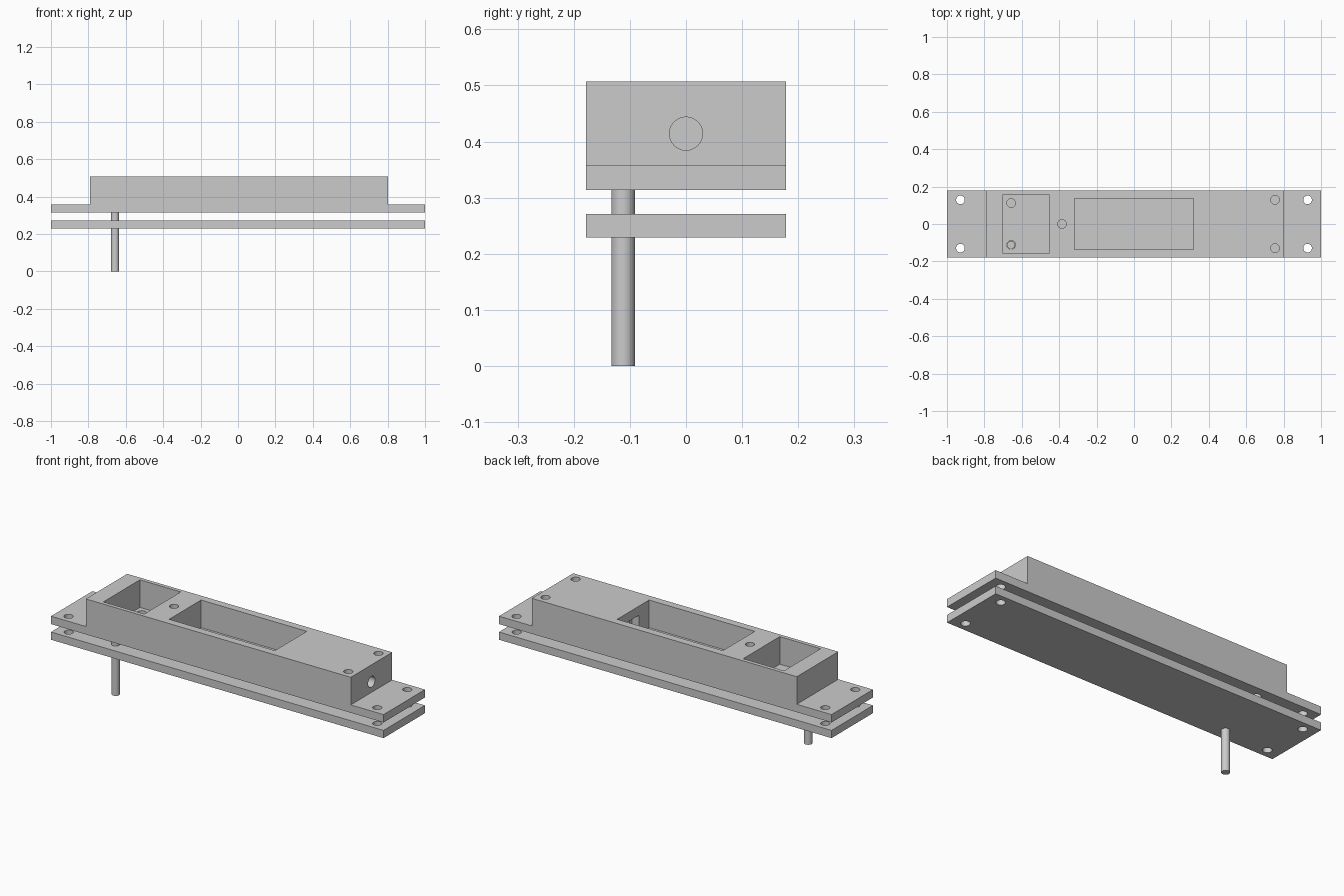
import bpy, bmesh, math
from mathutils import Matrix, Vector

if "Cube" in bpy.data.objects:
    bpy.data.objects.remove(bpy.data.objects["Cube"])

grey = bpy.data.materials.new("plain_grey")
grey.diffuse_color = (0.6, 0.6, 0.6, 1)
grey.use_nodes = True
grey.node_tree.nodes["Principled BSDF"].inputs["Base Color"].default_value = grey.diffuse_color


def finish(name, bm):
    bmesh.ops.recalc_face_normals(bm, faces=bm.faces)
    mesh = bpy.data.meshes.new(name)
    bm.to_mesh(mesh)
    bm.free()
    mesh.materials.append(grey)
    ob = bpy.data.objects.new(name, mesh)
    bpy.context.collection.objects.link(ob)
    return ob


def box(name, lo, hi):
    bm = bmesh.new()
    lo, hi = Vector(lo), Vector(hi)
    bmesh.ops.create_cube(bm, size=1, matrix=Matrix.Translation((lo + hi) / 2)
                          @ Matrix.Diagonal((*(hi - lo), 1)))
    return finish(name, bm)


def rod(name, centre, radius, length, axis='Z'):
    bm = bmesh.new()
    turn = Matrix.Rotation(math.pi / 2, 4, 'Y') if axis == 'X' else Matrix()
    bmesh.ops.create_cone(bm, cap_ends=True, segments=48, radius1=radius, radius2=radius,
                          depth=length, matrix=Matrix.Translation(centre) @ turn)
    return finish(name, bm)


def upright(name, x, y, z0, z1, radius=0.023):
    return rod(name, (x, y, (z0 + z1) / 2), radius, z1 - z0)


def cut(target, cutter):
    cutter.hide_render = True
    mod = target.modifiers.new("cut", 'BOOLEAN')
    mod.operation, mod.solver, mod.object = 'DIFFERENCE', 'EXACT', cutter
    bpy.context.view_layer.objects.active = target
    bpy.ops.object.modifier_apply(modifier=mod.name)
    bpy.data.objects.remove(cutter)


def smooth(ob):
    bpy.ops.object.select_all(action='DESELECT')
    ob.select_set(True)
    bpy.context.view_layer.objects.active = ob
    bpy.ops.object.shade_smooth_by_angle(angle=math.radians(30))


W, LOW, FLANGE, TOP = 0.178, 0.314, 0.357, 0.507

# Lower plate
lower = box("lower_plate", (-1, -W, 0.229), (1, W, 0.271))

# Upper body: stepped side profile extruded across the width
bm = bmesh.new()
profile = [(-1, LOW), (1, LOW), (1, FLANGE), (0.803, FLANGE),
           (0.803, TOP), (-0.791, TOP), (-0.791, FLANGE), (-1, FLANGE)]
face = bm.faces.new([bm.verts.new((x, -W, z)) for x, z in profile])
ext = bmesh.ops.extrude_face_region(bm, geom=[face])
bmesh.ops.translate(bm, vec=(0, 2 * W, 0),
                    verts=[v for v in ext["geom"] if isinstance(v, bmesh.types.BMVert)])
body = finish("upper_housing", bm)

# Pockets open at the top
cut(body, box("small_pocket", (-0.70, -0.157, FLANGE), (-0.454, 0.157, 0.6)))
cut(body, box("large_pocket", (-0.318, -0.137, FLANGE), (0.318, 0.137, 0.6)))

# Cable bore from the right end, with a shallow recess where it meets the pocket
cut(body, rod("cable_bore", (0.6, 0, 0.414), 0.0295, 0.6, 'X'))
cut(body, box("bore_recess", (0.30, -0.05, 0.372), (0.36, 0.05, 0.457)))

# Mounting holes, pin holes and blind screw holes
for sy in (-1, 1):
    for x in (-0.928, 0.928):
        cut(body, upright("hole", x, sy * 0.129, 0.28, 0.45))
        cut(lower, upright("hole", x, sy * 0.129, 0.2, 0.3))
    cut(body, upright("pin_hole", -0.657, sy * 0.112, 0.28, 0.45))
    cut(body, upright("screw_hole", 0.754, sy * 0.129, 0.40, 0.6))
cut(body, upright("screw_hole", -0.385, 0, 0.40, 0.6))

# Contact pin hanging through the lower plate
pin = upright("pin", -0.657, -0.112, 0, 0.355, 0.021)

for ob in (lower, body, pin):
    smooth(ob)
